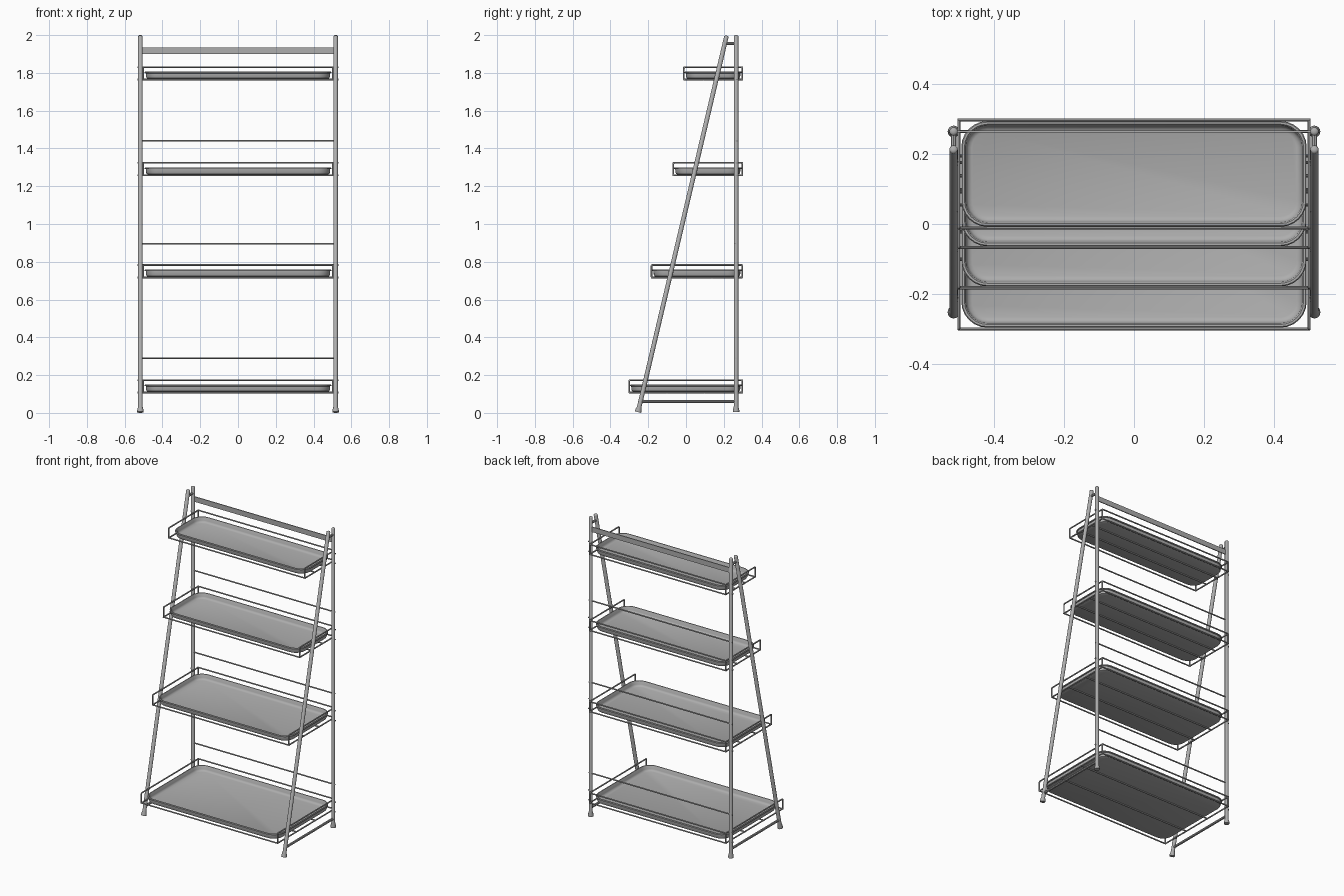
import bpy, bmesh, math
from mathutils import Vector

if "Cube" in bpy.data.objects:
    bpy.data.objects.remove(bpy.data.objects["Cube"], do_unlink=True)

steel = bpy.data.materials.new("grey_steel")
steel.use_nodes = True
colour = (0.42, 0.42, 0.42, 1)
steel.diffuse_color = colour
steel.node_tree.nodes["Principled BSDF"].inputs["Base Color"].default_value = colour

POLE_X, BACK_Y, WIRE = 0.517, 0.265, 0.0045


def finish(name, bm):
    bmesh.ops.recalc_face_normals(bm, faces=bm.faces)
    mesh = bpy.data.meshes.new(name)
    bm.to_mesh(mesh)
    bm.free()
    ob = bpy.data.objects.new(name, mesh)
    bpy.context.collection.objects.link(ob)
    mesh.materials.append(steel)
    bpy.ops.object.select_all(action='DESELECT')
    ob.select_set(True)
    bpy.context.view_layer.objects.active = ob
    bpy.ops.object.shade_smooth_by_angle(angle=math.radians(40))
    return ob


def loft(bm, rings, closed=False):
    """Skin a list of equal point rings, capping the ends unless closed."""
    vs = [[bm.verts.new(p) for p in ring] for ring in rings]
    n = len(vs[0])
    pairs = list(zip(vs, vs[1:])) + ([(vs[-1], vs[0])] if closed else [])
    for a, b in pairs:
        for i in range(n):
            j = (i + 1) % n
            bm.faces.new((a[i], a[j], b[j], b[i]))
    if not closed:
        bm.faces.new(vs[0])
        bm.faces.new(vs[-1])


def rod(name, a, b, profile, sides=16):
    """Turned rod; profile gives (distance along, radius) pairs."""
    a, b = Vector(a), Vector(b)
    axis = (b - a).normalized()
    u = axis.orthogonal().normalized()
    v = axis.cross(u)
    turn = [i * math.tau / sides for i in range(sides)]
    bm = bmesh.new()
    loft(bm, [[a + axis * d + (u * math.cos(t) + v * math.sin(t)) * r for t in turn]
              for d, r in profile])
    return finish(name, bm)


def wire(name, a, b, r=WIRE):
    return rod(name, a, b, [(0, r), ((Vector(b) - Vector(a)).length, r)], 8)


def rounded_rect(w, d, r, steps=6):
    """Outline of a rounded rectangle with half sizes w and d."""
    pts = []
    for k, (sx, sy) in enumerate([(1, 1), (-1, 1), (-1, -1), (1, -1)]):
        for i in range(steps + 1):
            t = (k + i / steps) * math.pi / 2
            pts.append((sx * (w - r) + r * math.cos(t), sy * (d - r) + r * math.sin(t)))
    return pts


def wire_loop(name, x, y0, y1, z0, z1):
    """Upright rectangular wire ring at one end of a shelf."""
    path = rounded_rect((y1 - y0) / 2, (z1 - z0) / 2, 0.008, 3)
    inner = rounded_rect((y1 - y0) / 2 - 2 * WIRE, (z1 - z0) / 2 - 2 * WIRE, 0.003, 3)
    cy, cz = (y0 + y1) / 2, (z0 + z1) / 2
    rings = []
    for (py, pz), (qy, qz) in zip(path, inner):
        p = Vector((x, cy + py, cz + pz))
        q = Vector((x, cy + qy, cz + qz))
        out = (p - q) / 2
        rings.append([(p + q) / 2 + out * math.cos(t) + Vector((WIRE * math.sin(t), 0, 0))
                      for t in [i * math.tau / 8 for i in range(8)]])
    bm = bmesh.new()
    loft(bm, rings, closed=True)
    return finish(name, bm)


def tray(name, y0, y1, z):
    """Shallow pressed tray: (inset, height) from underside over the rim to the floor."""
    section = [(0.022, 0), (0.012, 0.004), (0.008, 0.012), (0.007, 0.030), (0.001, 0.031),
               (0, 0.035), (0.003, 0.039), (0.009, 0.039), (0.013, 0.034), (0.015, 0.018),
               (0.020, 0.010), (0.030, 0.006)]
    bm = bmesh.new()
    loft(bm, [[(px, (y0 + y1) / 2 + py, z + h) for px, py in
               rounded_rect(0.495 - s, (y1 - y0) / 2 - s, 0.075 - s)] for s, h in section])
    return finish(name, bm)


# Uprights: flared foot, straight tube, domed tip
for side, x in (("left", POLE_X), ("right", -POLE_X)):
    for name, a, b in (("back_pole", (x, BACK_Y, 0), (x, BACK_Y, 2)),
                       ("front_leg", (x, -0.255, 0), (x, 0.215, 1.997))):
        n = (Vector(b) - Vector(a)).length
        rod(f"{name}_{side}", a, b, [(0.004, 0.017), (0.014, 0.017), (0.034, 0.012),
                                     (n - 0.006, 0.012), (n - 0.002, 0.009), (n, 0.004)])
    wire(f"lower_brace_{side}", (x, -0.242, 0.06), (x, BACK_Y, 0.06), 0.008)
    wire(f"upper_brace_{side}", (x, 0.205, 1.955), (x, BACK_Y, 1.955), 0.008)

# Flat bar across the top of the back
bm = bmesh.new()
bmesh.ops.create_cube(bm, size=1)
bmesh.ops.scale(bm, vec=(2 * POLE_X, 0.006, 0.034), verts=bm.verts)
bmesh.ops.translate(bm, vec=(0, BACK_Y, 1.917), verts=bm.verts)
finish("top_back_bar", bm)

# Thin cross wires at the back
for i, z in enumerate((0.29, 0.895, 1.44)):
    wire(f"back_cross_wire_{i + 1}", (-0.53, BACK_Y, z), (0.53, BACK_Y, z))

# Shelves: tray in a wire cradle, each shallower than the one below
for i, (z, front) in enumerate(((0.103, -0.305), (0.712, -0.187), (1.253, -0.072), (1.76, -0.016))):
    tag, back, top = f"shelf_{i + 1}", 0.303, z + 0.075
    tray(f"{tag}_tray", front + 0.008, back - 0.008, z + 0.008)
    for side, x in (("left", 0.502), ("right", -0.502)):
        wire_loop(f"{tag}_end_loop_{side}", x, front, back, z, top)
        # Pins fixing the loop to the poles
        leg_y = -0.255 + 0.47 * z / 2
        for h in (z + WIRE, top - WIRE):
            wire(f"{tag}_pin_{side}", (x, BACK_Y, h), (math.copysign(0.533, x), BACK_Y, h))
        wire(f"{tag}_leg_pin_{side}", (x, leg_y, z + WIRE), (math.copysign(0.52, x), leg_y, z + WIRE))
    # Support wires under the tray
    for k in range(4):
        y = front + WIRE + (back - front - 2 * WIRE) * k / 3
        wire(f"{tag}_support_wire_{k + 1}", (-0.505, y, z + WIRE), (0.505, y, z + WIRE))
    wire(f"{tag}_back_rail", (-0.505, back - WIRE, top - WIRE), (0.505, back - WIRE, top - WIRE))
